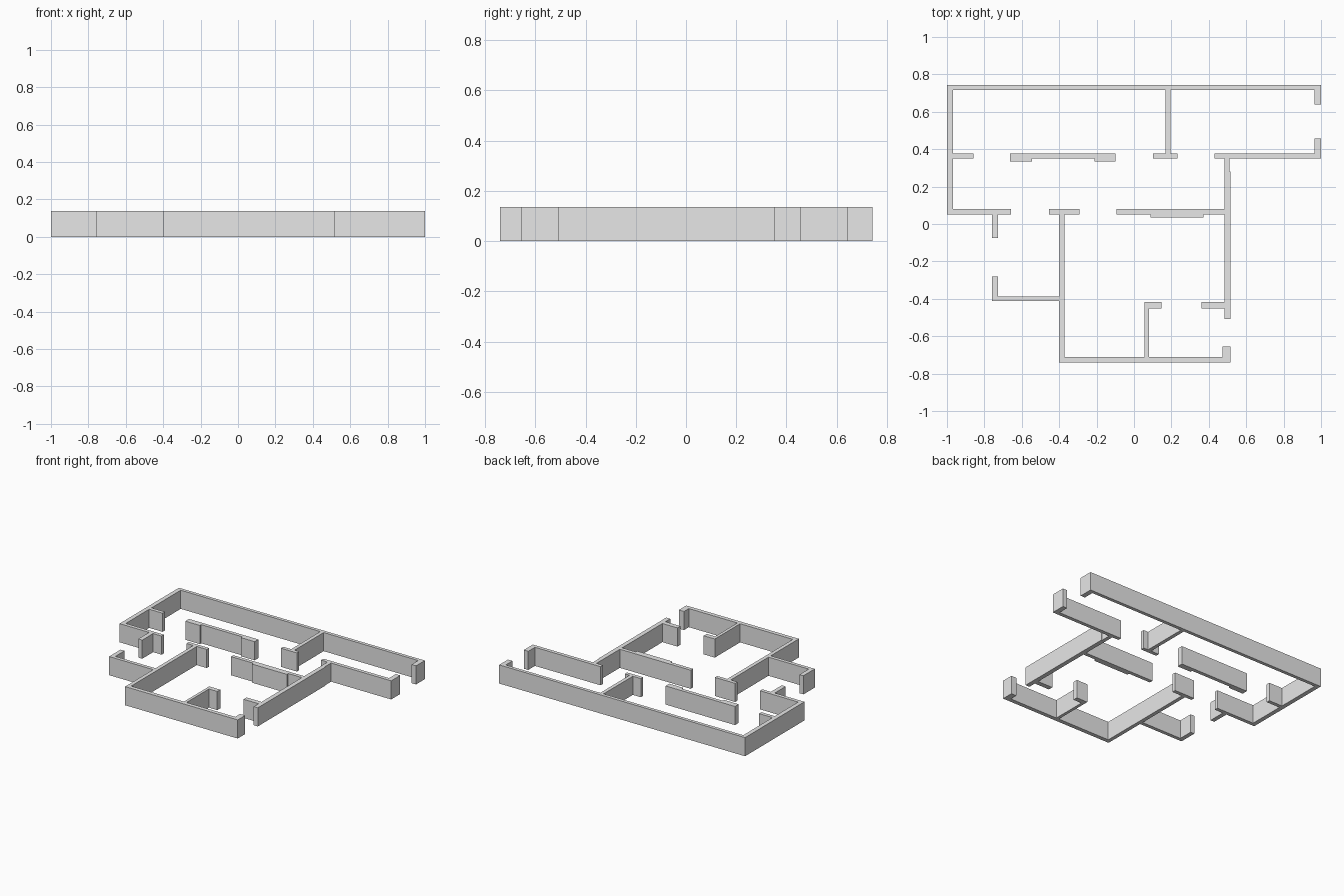
import bpy
import bmesh

if "Cube" in bpy.data.objects:
    bpy.data.objects.remove(bpy.data.objects["Cube"], do_unlink=True)

HEIGHT = 0.137

grey = bpy.data.materials.new("plaster_grey")
grey.use_nodes = True
grey.diffuse_color = (0.8, 0.8, 0.8, 1)
grey.node_tree.nodes["Principled BSDF"].inputs["Base Color"].default_value = (0.8, 0.8, 0.8, 1)


def wall(name, x0, x1, y0, y1):
    """Full-height wall block between two plan corners."""
    bm = bmesh.new()
    bmesh.ops.create_cube(bm, size=1)
    for v in bm.verts:
        v.co.x = x1 if v.co.x > 0 else x0
        v.co.y = y1 if v.co.y > 0 else y0
        v.co.z = HEIGHT if v.co.z > 0 else 0
    mesh = bpy.data.meshes.new(name)
    bm.to_mesh(mesh)
    bm.free()
    mesh.materials.append(grey)
    obj = bpy.data.objects.new(name, mesh)
    bpy.context.collection.objects.link(obj)


def row(name, y0, y1, spans):
    """Walls along x that share one line, with door gaps between them."""
    for i, (x0, x1) in enumerate(spans, 1):
        wall(f"{name}_{i}", x0, x1, y0, y1)


def column(name, x0, x1, spans):
    """Walls along y that share one line, with gaps between them."""
    for i, (y0, y1) in enumerate(spans, 1):
        wall(f"{name}_{i}", x0, x1, y0, y1)


# Back rooms: outer shell and the wall dividing them
row("back_wall", 0.717, 0.742, [(-1, 1)])
column("right_outer_wall", -1, -0.968, [(0.052, 0.717)])
column("left_outer_wall", 0.964, 1, [(0.64, 0.717), (0.378, 0.456)])
column("back_room_divider", 0.168, 0.195, [(0.378, 0.717)])

# Corridor: back side with piers, front side with a chimney breast
row("corridor_back_wall", 0.351, 0.378,
    [(-0.968, -0.858), (-0.663, -0.099), (0.102, 0.233), (0.43, 1)])
row("corridor_pier", 0.335, 0.351, [(-0.663, -0.545), (-0.211, -0.099)])
row("corridor_front_wall", 0.052, 0.079,
    [(-0.968, -0.658), (-0.455, -0.291), (-0.094, 0.483)])
row("chimney_breast", 0.036, 0.052, [(0.088, 0.372)])

# Side room
column("side_room_outer_wall", -0.759, -0.727, [(-0.074, 0.052), (-0.387, -0.28)])
row("side_room_front_wall", -0.413, -0.387, [(-0.759, -0.4)])

# Main front room
column("main_room_right_wall", -0.4, -0.372, [(-0.71, 0.052)])
column("main_room_left_wall", 0.483, 0.516, [(-0.507, 0.28)])
column("main_room_left_wall_end", 0.483, 0.511, [(0.28, 0.351)])
column("front_corner_stub", 0.474, 0.516, [(-0.71, -0.654)])
row("front_wall", -0.74, -0.71, [(-0.4, 0.516)])

# Small entrance room
column("entrance_divider", 0.057, 0.079, [(-0.71, -0.451)])
row("entrance_wall", -0.451, -0.416, [(0.057, 0.147), (0.361, 0.483)])
